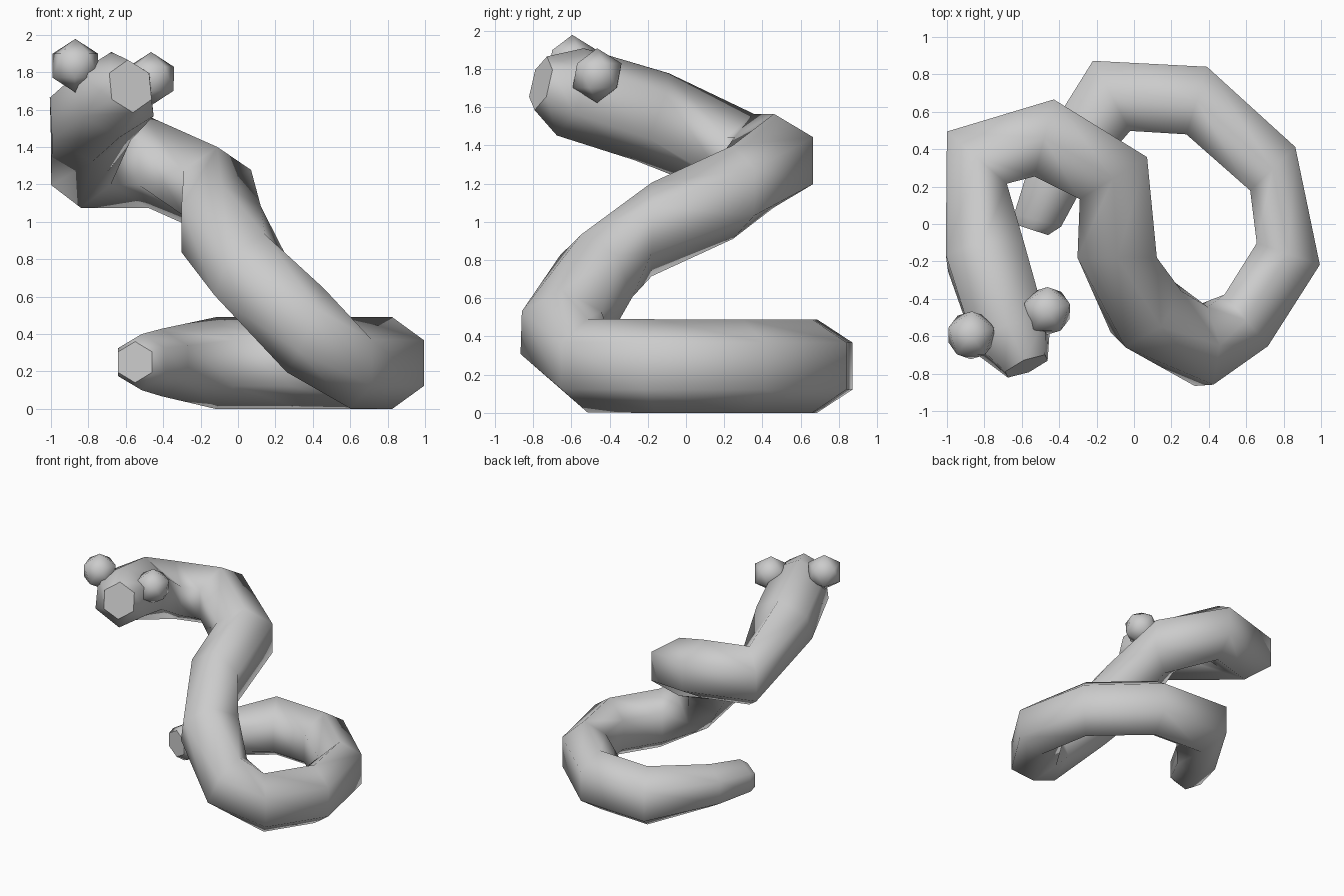
import bpy, bmesh, math
from mathutils import Vector

if "Cube" in bpy.data.objects:
    bpy.data.objects.remove(bpy.data.objects["Cube"])

grey = bpy.data.materials.new("plain_grey")
grey.diffuse_color = (0.6, 0.6, 0.6, 1)
grey.use_nodes = True
grey.node_tree.nodes["Principled BSDF"].inputs["Base Color"].default_value = grey.diffuse_color

# Body rings from tail to snout: x, y, z, radius, width factor, heading, pitch (degrees)
RINGS = [
    (-0.55, -0.03, 0.25, 0.11, 1, 72, 0),
    (-0.515, 0.02, 0.25, 0.15, 1, 75, 0),
    (-0.41, 0.275, 0.248, 0.18, 1, 66, 0),
    (-0.12, 0.685, 0.245, 0.245, 1, 28, 0),
    (0.335, 0.66, 0.245, 0.245, 0.89, -17, 0),
    (0.742, 0.295, 0.245, 0.245, 0.79, -46, 0),
    (0.825, -0.16, 0.245, 0.245, 0.84, -109, 0),
    (0.60, -0.515, 0.247, 0.245, 0.85, -140, 0),
    (0.36, -0.655, 0.42, 0.245, 0.98, 184, 24),
    (0.065, -0.47, 0.715, 0.245, 1, 135, 27),
    (-0.09, -0.18, 0.96, 0.245, 1, 90, 0),
    (-0.11, 0.245, 1.155, 0.245, 1, 122, 0),
    (-0.48, 0.46, 1.32, 0.245, 1, 166, 0),
    (-0.84, 0.355, 1.32, 0.245, 1, 229, 0),
    (-0.79, -0.18, 1.55, 0.245, 1, 278, 22),
    (-0.655, -0.605, 1.68, 0.24, 0.97, 287, 18),
    (-0.575, -0.76, 1.725, 0.145, 0.92, 293, 14),
]
SIDES = 6


def finish(name, bm):
    mesh = bpy.data.meshes.new(name)
    bm.to_mesh(mesh)
    bm.free()
    mesh.materials.append(grey)
    obj = bpy.data.objects.new(name, mesh)
    bpy.context.collection.objects.link(obj)
    return obj


def add_ring(bm, x, y, z, r, width, heading, pitch):
    h, p = math.radians(heading), math.radians(pitch)
    up = Vector((-math.cos(h) * math.sin(p), -math.sin(h) * math.sin(p), math.cos(p)))
    side = Vector((math.sin(h), -math.cos(h), 0)) * width
    ring = []
    for i in range(SIDES):
        a = math.tau * i / SIDES
        ring.append(bm.verts.new(Vector((x, y, z)) + r * (math.cos(a) * up + math.sin(a) * side)))
    return ring


# Coiled body: six-sided tube, smooth along the sides with flat ends
bm = bmesh.new()
rings = [add_ring(bm, *r) for r in RINGS]
for a, b in zip(rings, rings[1:]):
    for i in range(SIDES):
        j = (i + 1) % SIDES
        bm.faces.new((a[i], a[j], b[j], b[i])).smooth = True
for end in (rings[0], rings[-1]):
    cap = bm.faces.new(end)
    for e in cap.edges:
        e.smooth = False
bmesh.ops.recalc_face_normals(bm, faces=bm.faces)
finish("coiled_body", bm)

# Eyes: low-poly balls on both sides of the head
for name, pos in (("left_eye", (-0.465, -0.465, 1.765)), ("right_eye", (-0.87, -0.595, 1.835))):
    bm = bmesh.new()
    bmesh.ops.create_icosphere(bm, subdivisions=1, radius=0.143)
    for f in bm.faces:
        f.smooth = True
    eye = finish(name, bm)
    eye.location = pos
    eye.rotation_euler.z = math.radians(17)
